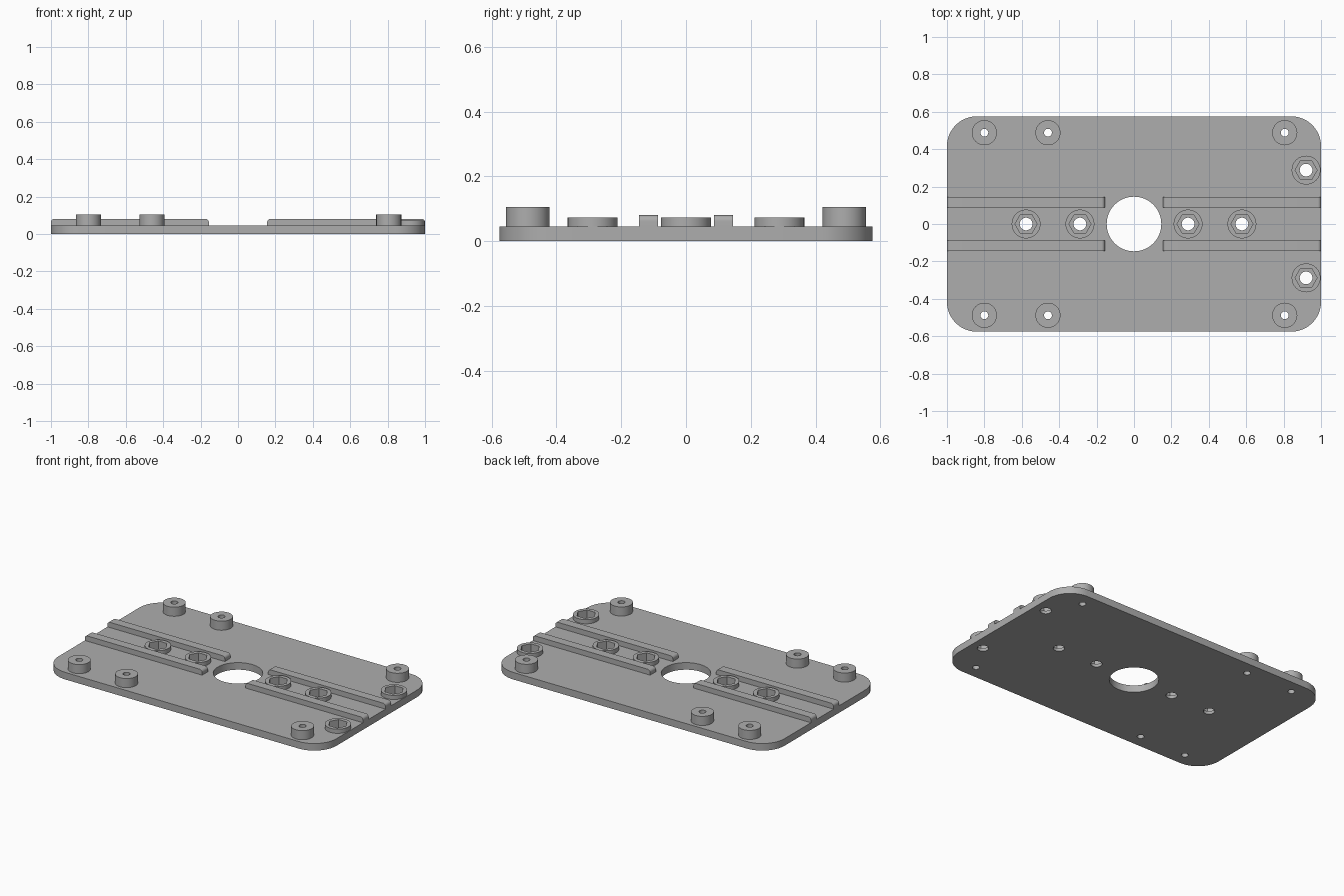
import bpy, bmesh, math
from mathutils import Matrix

if "Cube" in bpy.data.objects:
    bpy.data.objects.remove(bpy.data.objects["Cube"])

GREY = (0.42, 0.42, 0.42, 1)
mat = bpy.data.materials.new("plain grey")
mat.use_nodes = True
mat.diffuse_color = GREY
mat.node_tree.nodes["Principled BSDF"].inputs["Base Color"].default_value = GREY

PLATE_TOP, HALF_Y = 0.046, 0.576
STANDOFF_TOP, NUT_TOP, RIB_TOP = 0.105, 0.073, 0.08
POCKET_FLOOR = 0.02
standoffs = [(x, y) for x in (-0.8, -0.46, 0.806) for y in (-0.488, 0.488)]
nuts = [(-0.577, 0), (-0.289, 0), (0.289, 0), (0.577, 0), (0.92, -0.288), (0.92, 0.288)]


def make_object(name, bm):
    bmesh.ops.recalc_face_normals(bm, faces=bm.faces)
    mesh = bpy.data.meshes.new(name)
    bm.to_mesh(mesh)
    bm.free()
    mesh.materials.append(mat)
    obj = bpy.data.objects.new(name, mesh)
    bpy.context.collection.objects.link(obj)
    return obj


def add_cylinder(bm, x, y, z0, z1, radius, sides=48):
    bmesh.ops.create_cone(bm, cap_ends=True, segments=sides, radius1=radius, radius2=radius,
                          depth=z1 - z0, matrix=Matrix.Translation((x, y, (z0 + z1) / 2))
                          @ Matrix.Rotation(math.pi / 2, 4, "Z"))


def add_box(bm, x0, x1, y0, y1, z0, z1):
    size = Matrix.Diagonal((x1 - x0, y1 - y0, z1 - z0, 1))
    centre = Matrix.Translation(((x0 + x1) / 2, (y0 + y1) / 2, (z0 + z1) / 2))
    return bmesh.ops.create_cube(bm, size=1, matrix=centre @ size)["verts"]


def round_edges(bm, verts, along, radius, top_only=False):
    """Round the edges of a box that run along one axis."""
    edges = {e for v in verts for e in v.link_edges}
    zmax = max(v.co.z for v in verts)
    chosen = [e for e in edges
              if abs((e.verts[0].co - e.verts[1].co).normalized()[along]) > 0.9
              and (not top_only or min(v.co.z for v in e.verts) > zmax - 0.001)]
    bmesh.ops.bevel(bm, geom=chosen, offset=radius, segments=12, profile=0.5, affect="EDGES")


# Cutters: round bores and hexagonal nut pockets
bm = bmesh.new()
add_cylinder(bm, 0, 0, -0.1, 0.2, 0.146, 64)
for x, y in standoffs:
    add_cylinder(bm, x, y, -0.1, 0.2, 0.021, 32)
for x, y in nuts:
    add_cylinder(bm, x, y, -0.1, 0.2, 0.034, 32)
bores = make_object("bore_cutter", bm)

bm = bmesh.new()
for x, y in nuts:
    add_cylinder(bm, x, y, POCKET_FLOOR, 0.2, 0.059, 6)
pockets = make_object("nut_pocket_cutter", bm)
for cutter in (bores, pockets):
    cutter.hide_render = True
    cutter.hide_set(True)

# Base plate with rounded corners
bm = bmesh.new()
round_edges(bm, add_box(bm, -1, 1, -HALF_Y, HALF_Y, 0, PLATE_TOP), 2, 0.16)
plate = make_object("base_plate", bm)

# Screw standoffs
bm = bmesh.new()
for x, y in standoffs:
    add_cylinder(bm, x, y, PLATE_TOP, STANDOFF_TOP, 0.067)
standoff_obj = make_object("screw_standoffs", bm)

# Collars around the nut pockets
bm = bmesh.new()
for x, y in nuts:
    add_cylinder(bm, x, y, PLATE_TOP, NUT_TOP, 0.077)
collar_obj = make_object("nut_collars", bm)

# Guide ribs with rounded ends
bm = bmesh.new()
for x0, x1 in ((-1, -0.156), (0.156, 1)):
    for y in (-0.116, 0.116):
        verts = add_box(bm, x0, x1, y - 0.029, y + 0.029, PLATE_TOP, RIB_TOP)
        round_edges(bm, verts, 1, 0.018, top_only=True)
rib_obj = make_object("guide_ribs", bm)

# Cut the holes, then shade
for obj, cutters in ((plate, (bores, pockets)), (standoff_obj, (bores,)),
                     (collar_obj, (pockets,)), (rib_obj, ())):
    bpy.ops.object.select_all(action="DESELECT")
    obj.select_set(True)
    bpy.context.view_layer.objects.active = obj
    for cutter in cutters:
        mod = obj.modifiers.new("holes", "BOOLEAN")
        mod.operation = "DIFFERENCE"
        mod.solver = "EXACT"
        mod.object = cutter
        bpy.ops.object.modifier_apply(modifier=mod.name)
    bpy.ops.object.shade_smooth_by_angle(angle=math.radians(30))
